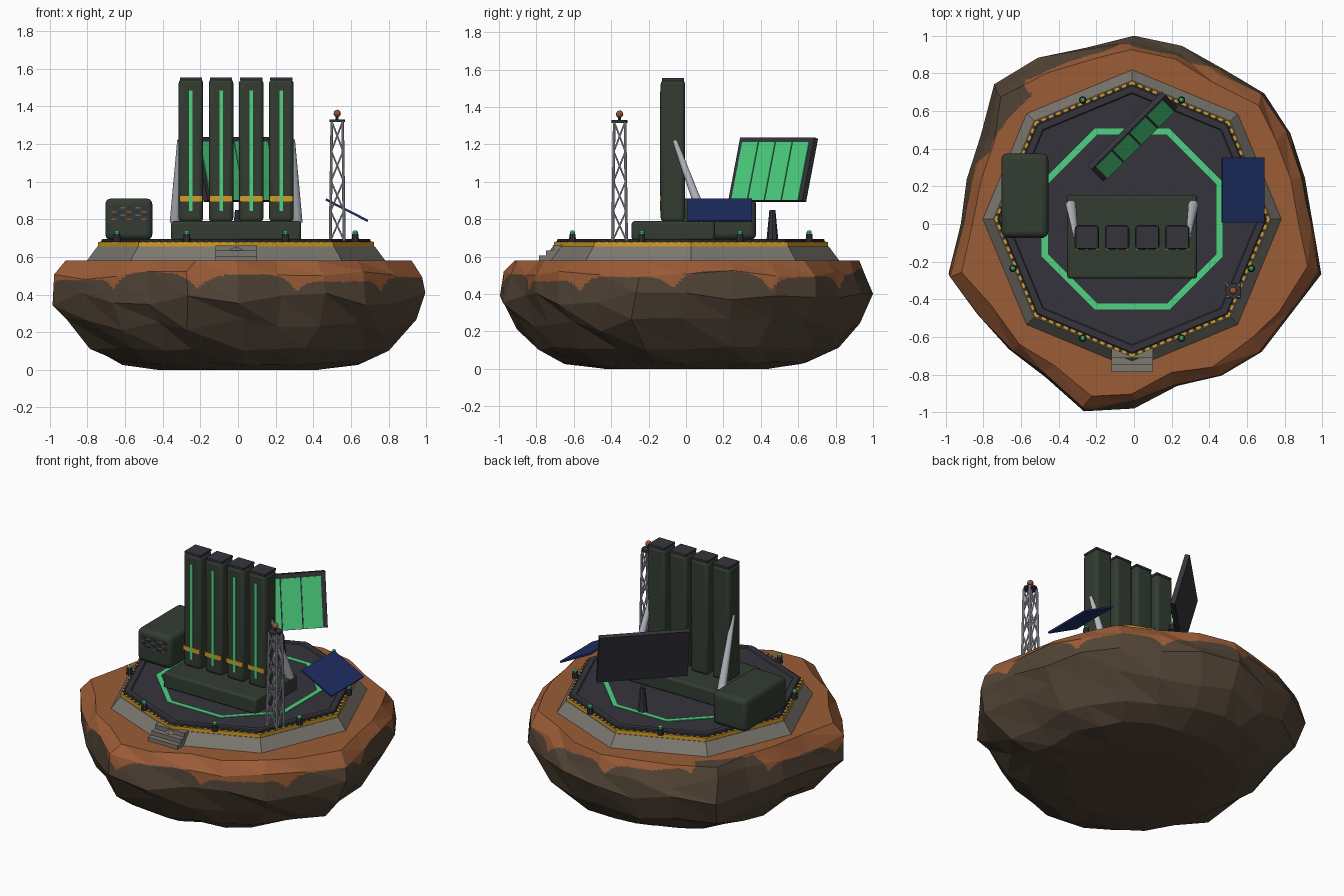
import bpy, bmesh, math, random
from math import sin, cos, pi, radians
from mathutils import Matrix, Vector

random.seed(4)
if "Cube" in bpy.data.objects:
    bpy.data.objects.remove(bpy.data.objects["Cube"], do_unlink=True)


def material(name, *rgb):
    """Flat material from 0-255 display values, converted to linear."""
    lin = [((c / 255 + 0.055) / 1.055) ** 2.4 for c in rgb] + [1]
    m = bpy.data.materials.new(name)
    m.use_nodes = True
    m.diffuse_color = lin
    m.node_tree.nodes["Principled BSDF"].inputs["Base Color"].default_value = lin
    return m


ROCK = material("brown_rock", 82, 68, 54)
SOIL = material("orange_soil", 155, 92, 55)
CONCRETE = material("concrete_grey", 124, 120, 112)
YELLOW = material("safety_yellow", 212, 158, 36)
DECK = material("dark_slate", 54, 52, 60)
ARMOUR = material("dark_green", 50, 60, 50)
GLOW = material("bright_green", 78, 210, 128)
BLUE = material("solar_blue", 30, 46, 100)
STEEL = material("light_steel", 186, 188, 197)
RUST = material("rust", 150, 82, 52)


def finish(name, bm, *mats):
    bmesh.ops.recalc_face_normals(bm, faces=bm.faces[:])
    me = bpy.data.meshes.new(name)
    bm.to_mesh(me)
    bm.free()
    for m in mats:
        me.materials.append(m)
    ob = bpy.data.objects.new(name, me)
    bpy.context.collection.objects.link(ob)
    return ob


def smooth(ob):
    bpy.ops.object.select_all(action="DESELECT")
    ob.select_set(True)
    bpy.context.view_layer.objects.active = ob
    bpy.ops.object.shade_smooth_by_angle(angle=radians(35))


def box(name, mat, size, loc, bevel=0, rot=Matrix()):
    bm = bmesh.new()
    bmesh.ops.create_cube(bm, size=1, matrix=Matrix.Translation(loc) @ rot @ Matrix.Diagonal((*size, 1)))
    ob = finish(name, bm, mat)
    if bevel:
        mod = ob.modifiers.new("rounded", "BEVEL")
        mod.width, mod.segments = bevel, 3
        smooth(ob)


def loft(rings, caps=True):
    """Skin a stack of closed rings of points."""
    bm = bmesh.new()
    rows = [[bm.verts.new(p) for p in ring] for ring in rings]
    n = len(rows[0])
    for a, b in zip(rows, rows[1:]):
        for i in range(n):
            bm.faces.new((a[i], a[(i + 1) % n], b[(i + 1) % n], b[i]))
    if caps:
        bm.faces.new(rows[0])
        bm.faces.new(rows[-1])
    return bm


def polygon(n, r, z, c=(0, 0), turn=0.0):
    return [(c[0] + r * cos(2 * pi * i / n + turn), c[1] + r * sin(2 * pi * i / n + turn), z) for i in range(n)]


def turned(name, mat, n, profile, c):
    finish(name, loft([polygon(n, r, z, c) for r, z in profile]), mat)


def add_rod(bm, p, q, r1, r2, n):
    p, q = Vector(p), Vector(q)
    spin = (q - p).to_track_quat("Z", "Y").to_matrix().to_4x4()
    bmesh.ops.create_cone(bm, cap_ends=True, segments=n, radius1=r1, radius2=r2, depth=(q - p).length,
                          matrix=Matrix.Translation((p + q) / 2) @ spin)


# Floating rock: irregular outline swept through a bulging profile
outline = [.95, .94, .96, .98, .95, .98, 1.0, .97, 1.02, 1.05, .94, .92,
           .92, 1.02, .96, .94, .94, 1.03, .98, .89, .93, .96, .96, 1.03]
rings = []
for z, k, wob in ((0, .46, .05), (.025, .68, .05), (.1, .82, .05), (.24, .95, .04),
                  (.37, 1, 0), (.49, .985, .03), (.58, .93, .03), (.58, .8, 0)):
    ring = []
    for i, r in enumerate(outline):
        a = 2 * pi * i / len(outline) + random.uniform(-1, 1) * wob
        r = k * (r if z > .2 else .5 * r + .48) * (1 + wob * random.uniform(-1, .4))
        dz = random.uniform(-.04, .04) if .2 < z < .55 else .02 * random.random() * (.02 < z < .2)
        ring.append((r * cos(a), r * sin(a), z + dz))
    rings.append(ring)
bm = loft(rings)
bmesh.ops.triangulate(bm, faces=[f for f in bm.faces if len(f.verts) == 4], quad_method="ALTERNATE")
upper = [e for e in bm.edges if min(v.co.z for v in e.verts) > .32
         and max(math.hypot(*v.co.xy) for v in e.verts) > .84]
bmesh.ops.subdivide_edges(bm, edges=upper, cuts=13, use_grid_fill=True)

# Soil covers the top and drips over the rim, with bare rock at the back
for f in bm.faces:
    p = f.calc_center_median()
    a = math.atan2(p.y, p.x)
    limit = .495 + .02 * sin(3 * a + 1) + .01 * sin(8 * a) - .075 * (1 - abs(sin(5.5 * a + .4))) ** 3
    limit += .15 * max(0, cos(a - 2.4)) ** 20 + .06 * max(0, cos(a - 1.5)) ** 16
    f.material_index = int(p.z > limit or (p.z > .57 and math.hypot(p.x, p.y) < .87))
finish("floating_rock", bm, ROCK, SOIL)

# Octagonal landing platform with a raised lip around a sunken deck
C = Vector((-.01, .026))
turned("foundation", CONCRETE, 8, ((.80, .57), (.737, .655)), C)
turned("safety_edge", YELLOW, 8, ((.733, .652), (.733, .679)), C)
turned("deck", DECK, 8, ((.715, .67), (.715, .69), (.708, .695), (.672, .695), (.666, .689)), C)
finish("deck_marking", loft([polygon(8, r, z, C, pi / 8) for r, z in
                             ((.485, .687), (.485, .693), (.52, .693), (.52, .687))], False), GLOW)

# Dark dashes along the yellow edge
bm = bmesh.new()
for side in range(8):
    a = pi / 8 + side * pi / 4
    for k in range(-6, 7):
        spot = Matrix.Translation((*C, .6785)) @ Matrix.Rotation(a, 4, "Z") @ Matrix.Translation((.666, k * .042, 0))
        bmesh.ops.create_cube(bm, size=1, matrix=spot @ Matrix.Diagonal((.018, .018, .005, 1)))
finish("safety_dashes", bm, DECK)

# Entry steps
for i in range(3):
    box(f"step_{i + 1}", CONCRETE, (.22, .13 - .037 * i, .03), (-.01, -.72 + .0185 * i, .59 + .028 * i))

# Edge beacons
for i in range(8):
    a = pi / 8 + i * pi / 4
    pos = C + Vector((.685 * cos(a), .685 * sin(a)))
    turned(f"beacon_post_{i + 1}", DECK, 10, ((.02, .679), (.017, .722)), pos)
    turned(f"beacon_lamp_{i + 1}", GLOW, 10, ((.014, .72), (.014, .733), (.007, .741)), pos)

# Tower plinth and four towers
box("tower_plinth", ARMOUR, (.69, .445, .105), (-.01, -.068, .7375), .015)
for i in range(4):
    x = -.25 + .16 * i
    box(f"tower_{i + 1}", ARMOUR, (.13, .13, .76), (x, -.07, 1.165), .022)
    box(f"tower_cap_{i + 1}", DECK, (.118, .118, .014), (x, -.07, 1.547))
    box(f"tower_band_{i + 1}", YELLOW, (.124, .008, .03), (x, -.135, .909))
    box(f"tower_light_{i + 1}", GLOW, (.018, .009, .64), (x, -.1355, 1.164))

# Tapered braces beside the towers
for side, name in ((1, "left_brace"), (-1, "right_brace")):
    bm = bmesh.new()
    add_rod(bm, (-.01 + side * .325, .1, .785), (-.01 + side * .3, -.06, 1.22), .028, .013, 20)
    smooth(finish(name, bm, STEEL))

# Equipment cabinet with a slatted vent
box("cabinet", ARMOUR, (.25, .445, .22), (-.58, .152, .80), .03)
for row in range(4):
    for col in range(5):
        box(f"vent_slat_{row + 1}_{col + 1}", (RUST, BLUE)[(row + col) % 2], (.026, .006, .008),
            (-.66 + .04 * col + .008 * (row % 2), -.071, .80 + .02 * row))

# Tilted display on a tapered post
tilt = Matrix.Rotation(pi / 4, 4, "Z") @ Matrix.Rotation(radians(-15), 4, "X")
mid = Vector((-.007, .466, 1.065))
box("display_frame", DECK, (.56, .03, .35), mid, 0, tilt)
for i in range(4):
    box(f"display_pane_{i + 1}", GLOW, (.12, .008, .32), mid + tilt @ Vector((-.194 + .128 * i, -.016, -.013)), 0, tilt)
turned("display_post", DECK, 8, ((.032, .685), (.016, .85)), (0, .462))

# Solar panel
box("solar_panel", BLUE, (.25, .345, .012), (.578, .18, .848), 0, Matrix.Rotation(radians(27), 4, "Y"))

# Lattice mast
M = Vector((.527, -.355, 0))
corners = [(1, 1), (-1, 1), (-1, -1), (1, -1)]


def mast_point(i, t):
    w = .037 - .008 * t
    return M + Vector((corners[i % 4][0] * w, corners[i % 4][1] * w, .685 + .635 * t))


bm = bmesh.new()
for i in range(4):
    add_rod(bm, mast_point(i, 0), mast_point(i, 1), .008, .007, 10)
    for k in range(4):
        t, u = k / 4, (k + 1) / 4
        add_rod(bm, mast_point(i, t), mast_point(i + 1, u), .0045, .0045, 10)
        add_rod(bm, mast_point(i + 1, t), mast_point(i, u), .0045, .0045, 10)
smooth(finish("mast_lattice", bm, STEEL))
turned("mast_cap", DECK, 12, ((.042, 1.315), (.042, 1.33)), M.xy)
turned("mast_stem", DECK, 8, ((.008, 1.33), (.008, 1.35)), M.xy)
bm = bmesh.new()
bmesh.ops.create_icosphere(bm, subdivisions=2, radius=.02, matrix=Matrix.Translation(M + Vector((0, 0, 1.362))))
smooth(finish("mast_lamp", bm, RUST))
